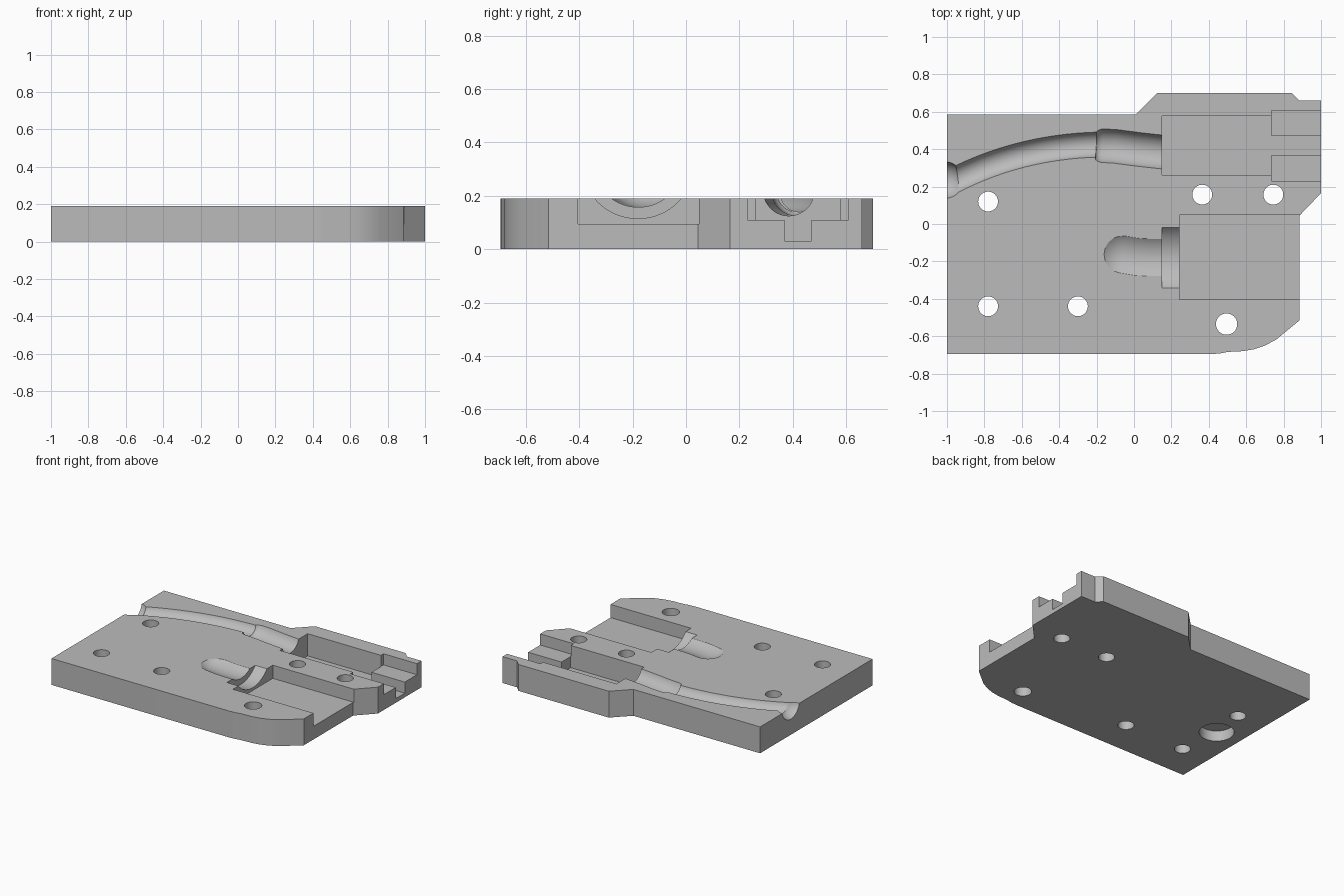
import bpy, bmesh, math
from mathutils import Vector

if "Cube" in bpy.data.objects:
    bpy.data.objects.remove(bpy.data.objects["Cube"], do_unlink=True)

TOP = 0.19
grey = bpy.data.materials.new("plain grey")
grey.use_nodes = True
grey.diffuse_color = (0.5, 0.5, 0.5, 1)
grey.node_tree.nodes["Principled BSDF"].inputs["Base Color"].default_value = grey.diffuse_color


def finish(name, bm):
    bmesh.ops.recalc_face_normals(bm, faces=bm.faces)
    mesh = bpy.data.meshes.new(name)
    bm.to_mesh(mesh)
    bm.free()
    mesh.materials.append(grey)
    obj = bpy.data.objects.new(name, mesh)
    bpy.context.collection.objects.link(obj)
    return obj


def prism(name, outline, z0, z1):
    bm = bmesh.new()
    face = bm.faces.new([bm.verts.new((x, y, z0)) for x, y in outline])
    up = bmesh.ops.extrude_face_region(bm, geom=[face])["geom"]
    bmesh.ops.translate(bm, vec=(0, 0, z1 - z0),
                        verts=[v for v in up if isinstance(v, bmesh.types.BMVert)])
    return finish(name, bm)


def box(name, x0, x1, y0, y1, z0, z1=0.4):
    return prism(name, [(x0, y0), (x1, y0), (x1, y1), (x0, y1)], z0, z1)


def disc(name, x, y, r, z0, z1):
    turn = [math.tau * i / 40 for i in range(40)]
    return prism(name, [(x + r * math.cos(a), y + r * math.sin(a)) for a in turn], z0, z1)


def tube(name, stations, z, sides=56):
    """Round sweep through (x, y, radius) stations at height z."""
    bm = bmesh.new()
    rings = []
    for i, (x, y, r) in enumerate(stations):
        a, b = stations[max(i - 1, 0)], stations[min(i + 1, len(stations) - 1)]
        side = Vector((a[1] - b[1], b[0] - a[0], 0)).normalized()
        rings.append([bm.verts.new(Vector((x, y, z)) + side * r * math.cos(t)
                                   + Vector((0, 0, r * math.sin(t))))
                      for t in (math.tau * k / sides for k in range(sides))])
    for p, q in zip(rings, rings[1:]):
        for k in range(sides):
            n = (k + 1) % sides
            bm.faces.new((p[k], p[n], q[n], q[k]))
    bm.faces.new(rings[0])
    bm.faces.new(rings[-1])
    return finish(name, bm)


# Plate with chamfered and rounded corners
plate = prism("mould_plate", [
    (-1, -0.695), (0.42, -0.695), (0.46, -0.692), (0.5, -0.684), (0.58, -0.68),
    (0.64, -0.67), (0.7, -0.65), (0.76, -0.618), (0.885, -0.515), (0.885, 0.045),
    (1, 0.165), (1, 0.66), (0.885, 0.66), (0.845, 0.7), (0.125, 0.7),
    (0.01, 0.585), (-1, 0.585)], 0, TOP)

# Rectangular pockets
cutters = [
    box("front_pocket", 0.243, 1.1, -0.405, 0.049, 0.095),
    box("rear_pocket", 0.15, 0.735, 0.263, 0.578, 0.03),
    box("rear_shelf", 0.734, 1.1, 0.231, 0.608, 0.11),
    box("rear_slot", 0.7, 1.1, 0.368, 0.47, 0.03),
]

# Round groove and collar seat beside the front pocket
dome = [(-0.06 - 0.17 * math.sin(t), -0.163, 0.17 * math.cos(t))
        for t in (math.radians(87 - 6 * i) for i in range(14))]
cutters += [
    tube("front_groove", dome + [(-0.06, -0.163, 0.17), (0.02, -0.176, 0.17),
                                 (0.08, -0.179, 0.17), (0.2, -0.179, 0.17)], 0.3275),
    tube("collar_seat", [(0.15, -0.18, 0.2125), (0.3, -0.18, 0.2125)], 0.3275, 96),
]

# Curved cable groove, flared mouth and boot seat
p0, p1, p2 = Vector((-1.1, 0.155)), Vector((-0.66, 0.43)), Vector((-0.12, 0.425))
cable = []
for i in range(31):
    t = i / 30
    p = p0 * (1 - t) ** 2 + p1 * 2 * t * (1 - t) + p2 * t * t
    cable.append((p.x, p.y, 0.07))
mouth = [(-1.01 - 0.1 * math.cos(t), 0.235, 0.1 * math.sin(t))
         for t in (math.radians(4 + 172 * i / 24) for i in range(25))]
cutters += [
    tube("cable_groove", cable, 0.21),
    tube("cable_mouth", mouth, 0.212),
    tube("boot_seat", [(-0.205, 0.421, 0.074), (-0.2, 0.421, 0.083), (-0.19, 0.42, 0.09),
                       (-0.17, 0.419, 0.095), (-0.1, 0.415, 0.095), (0.03, 0.398, 0.095),
                       (0.15, 0.385, 0.095), (0.2, 0.38, 0.095)], 0.22),
]

# Through holes and the blind recess underneath
for x, y, r in [(-0.78, 0.12, 0.053), (0.365, 0.157, 0.053), (0.745, 0.157, 0.053),
                (-0.78, -0.44, 0.053), (-0.3, -0.44, 0.053), (0.495, -0.535, 0.057)]:
    cutters.append(disc("bolt_hole", x, y, r, -0.1, 0.4))
cutters.append(disc("bottom_recess", -0.81, -0.13, 0.114, -0.1, 0.075))

# Cut everything, then remove the cutters
bpy.context.view_layer.objects.active = plate
for cutter in cutters:
    mod = plate.modifiers.new("cut", "BOOLEAN")
    mod.operation = "DIFFERENCE"
    mod.solver = "EXACT"
    mod.object = cutter
    bpy.ops.object.modifier_apply(modifier=mod.name)
    bpy.data.objects.remove(cutter, do_unlink=True)

bpy.ops.object.select_all(action="DESELECT")
plate.select_set(True)
bpy.ops.object.shade_smooth_by_angle(angle=math.radians(25))
